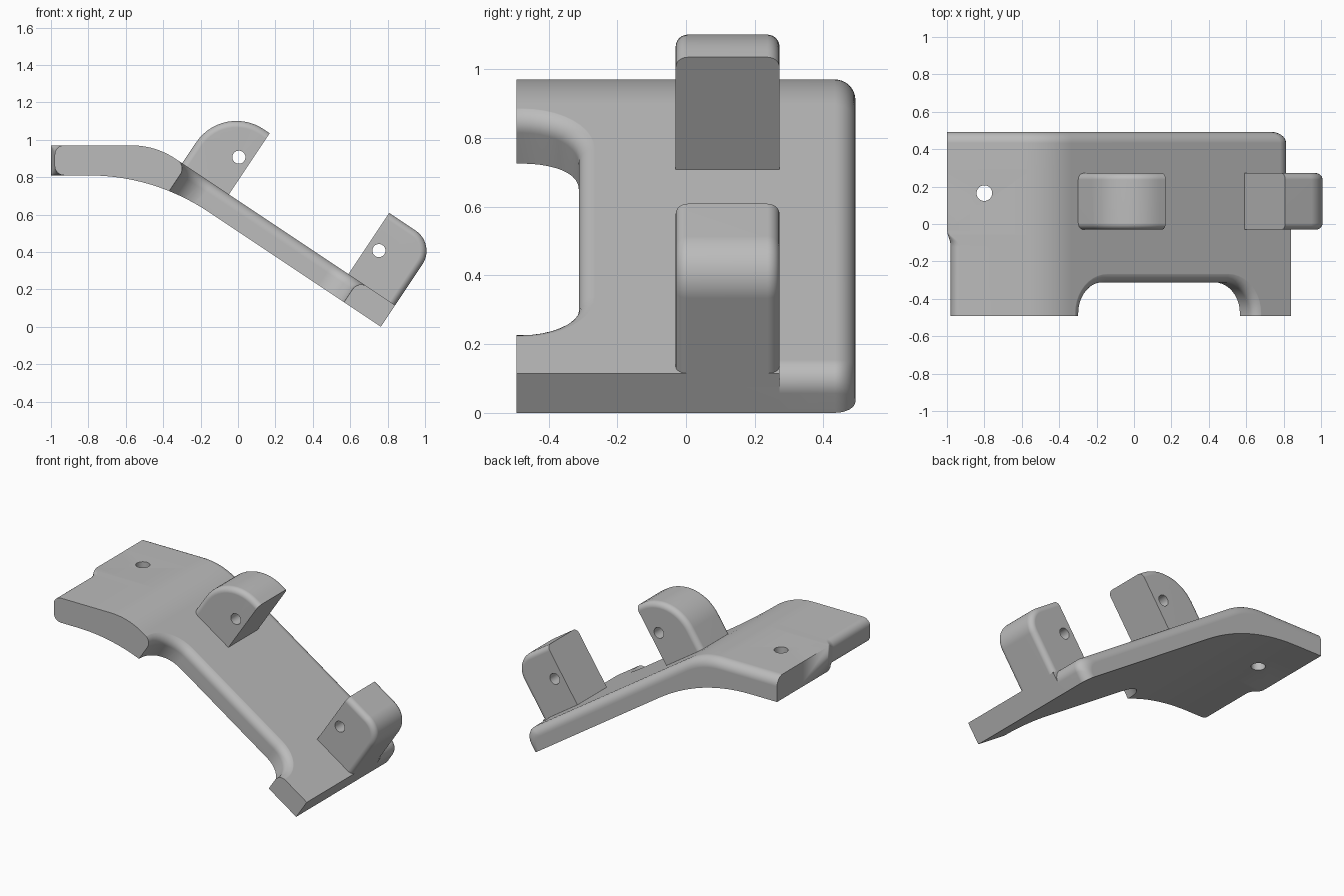
import bpy, bmesh, math
from mathutils import Vector

if "Cube" in bpy.data.objects:
    bpy.data.objects.remove(bpy.data.objects["Cube"])

grey = bpy.data.materials.new("plain grey")
grey.use_nodes = True
grey.diffuse_color = (0.5, 0.5, 0.5, 1)
grey.node_tree.nodes["Principled BSDF"].inputs["Base Color"].default_value = (0.5, 0.5, 0.5, 1)

# Sloped frame: u runs down the ramp to its lower end, w is the ramp normal
END = Vector((0.84, 0.115))
U = Vector((0.832, -0.555))
W = Vector((0.555, 0.832))
THICK = 0.138
HALF = 0.493
SLOPE = 0.555 / 0.832
LUG_Y = (-0.03, 0.272)


def ramp(u, w):
    return END + U * u + W * w


def arc(centre, r, a0, a1, n=8):
    return [Vector((centre[0] + r * math.cos(math.radians(a0 + (a1 - a0) * i / n)),
                    centre[1] + r * math.sin(math.radians(a0 + (a1 - a0) * i / n))))
            for i in range(n + 1)]


def bend(a, b, c, n=14):
    return [a * (1 - i / n) ** 2 + b * 2 * (i / n) * (1 - i / n) + c * (i / n) ** 2
            for i in range(n + 1)]


def loft(name, rings):
    """Skin a list of equal-length rings of 3D points and cap both ends."""
    bm = bmesh.new()
    rows = [[bm.verts.new(p) for p in ring] for ring in rings]
    n = len(rows[0])
    for a, b in zip(rows, rows[1:]):
        for i in range(n):
            j = (i + 1) % n
            bm.faces.new((a[i], a[j], b[j], b[i]))
    bm.faces.new(rows[0][::-1])
    bm.faces.new(rows[-1])
    bmesh.ops.remove_doubles(bm, verts=bm.verts, dist=1e-5)
    bmesh.ops.dissolve_degenerate(bm, dist=1e-5, edges=bm.edges)
    bmesh.ops.recalc_face_normals(bm, faces=bm.faces)
    mesh = bpy.data.meshes.new(name)
    bm.to_mesh(mesh)
    bm.free()
    mesh.materials.append(grey)
    ob = bpy.data.objects.new(name, mesh)
    bpy.context.collection.objects.link(ob)
    return ob


def across(pts, y):
    return [(p[0], y, p[1]) for p in pts]


def cut(ob, cutter):
    mod = ob.modifiers.new("cut", "BOOLEAN")
    mod.operation = "DIFFERENCE"
    mod.solver = "EXACT"
    mod.object = cutter
    cutter.hide_render = True
    bpy.context.view_layer.update()
    deps = bpy.context.evaluated_depsgraph_get()
    mesh = bpy.data.meshes.new_from_object(ob.evaluated_get(deps))
    ob.modifiers.clear()
    ob.data = mesh
    bpy.data.objects.remove(cutter)


def finish(ob):
    bpy.ops.object.select_all(action="DESELECT")
    ob.select_set(True)
    bpy.context.view_layer.objects.active = ob
    bpy.ops.object.shade_smooth_by_angle(angle=math.radians(28))
    mod = ob.modifiers.new("even shading", "WEIGHTED_NORMAL")
    mod.keep_sharp = True


def plate_profile(drop, end_r, left, left_r):
    """Side outline: drop lowers the top, end_r and left_r round the two ends."""
    k = (0.97 - END.y) / SLOPE
    kink = Vector((END.x - k - 0.303 * drop, 0.97 - drop))
    low = END - W * THICK
    under = Vector((low.x - (0.81 - low.y) / SLOPE, 0.81))
    pts = arc((left + left_r, 0.81 + left_r), left_r, 180, 270, 6)
    pts += bend(under + Vector((-0.36, 0)), under, under + U * 0.36)
    pts.append(ramp(-drop, -THICK))
    corner = arc((-end_r - drop, -end_r - drop), end_r, 0, 90, 6)
    pts += [ramp(p.x, p.y) for p in corner]
    pts += bend(kink + U * 0.13, kink, kink + Vector((-0.13, 0)))
    pts += arc((left + left_r, 0.97 - drop - left_r), left_r, 90, 180, 6)
    return pts


# Bent plate: sharp front, rounded back edge, rounded lower end behind the lug
steps = [(-HALF, 0, 0, -0.98, 0.05), (-0.12, 0, 0, -0.98, 0.05),
         (-0.09, 0, 0, -0.984, 0.04), (-0.06, 0, 0, -0.995, 0.012),
         (-0.03, 0, 0, -1, 0), (LUG_Y[1], 0, 0, -1, 0)]
BACK_R = 0.06
for i in range(9):
    t = math.radians(90 * i / 8)
    steps.append((HALF - BACK_R + BACK_R * math.sin(t),
                  BACK_R * (1 - math.cos(t)), 0.07, -1, 0))
steps.insert(6, (LUG_Y[1], 0, 0.07, -1, 0))
plate = loft("bent_plate", [across(plate_profile(*s[1:]), s[0]) for s in steps])

# Front notch with a flared upper rim
NOTCH_U, NOTCH_HALF, NOTCH_R, RIM = -0.79, 0.553, 0.165, 0.055


def notch_ring(w, d):
    a, back, r = NOTCH_HALF + d, -0.312 + d, NOTCH_R + d
    pts = [Vector((NOTCH_U + a, -0.8))]
    pts += arc((NOTCH_U + a - r, back - r), r, 0, 90, 10)
    pts += arc((NOTCH_U - a + r, back - r), r, 90, 180, 10)
    pts.append(Vector((NOTCH_U - a, -0.8)))
    return [(ramp(p.x, w).x, p.y, ramp(p.x, w).y) for p in pts]


levels = [(-0.4, 0), (-RIM, 0)]
for i in range(1, 8):
    t = math.radians(90 * i / 7)
    levels.append((-RIM + RIM * math.sin(t) + 0.001, RIM * (1 - math.cos(t))))
levels.append((0.3, RIM))
cut(plate, loft("notch_cutter", [notch_ring(w, d) for w, d in levels]))

# Screw hole through the flat end
circle = arc((-0.8, 0.165), 0.042, 0, 360, 32)[:-1]
cut(plate, loft("screw_cutter", [[(p.x, p.y, z) for p in circle] for z in (0.6, 1.2)]))
finish(plate)


# Lugs: flat face toward the middle, rounded outer corner, softened outer rim
def make_lug(name, inner, side, radius):
    width, height, soft = 0.3, 0.393, 0.035

    def outline(d):
        r = radius - d
        corner = arc((width - d - r, height - d - r), r, 0, 90, 14)
        pts = [Vector((0, -0.04)), Vector((width - d, -0.04))] + corner
        pts.append(Vector((0, height - d)))
        return [ramp(inner + side * p.x, p.y) for p in pts]

    rings = []
    for i in range(7):
        t = math.radians(90 * i / 6)
        rings.append((LUG_Y[0] + soft * (1 - math.cos(t)), soft * (1 - math.sin(t))))
    rings += [(sum(LUG_Y) - y, d) for y, d in reversed(rings)]
    lug = loft(name, [across(outline(d), y) for y, d in rings])
    pin = arc(ramp(inner + side * 0.066, 0.195), 0.035, 0, 360, 32)[:-1]
    cut(lug, loft("pin_cutter", [across(pin, y) for y in (-0.2, 0.5)]))
    finish(lug)


make_lug("upper_lug", -1.068, -1, 0.26)
make_lug("lower_lug", -0.3, 1, 0.13)
